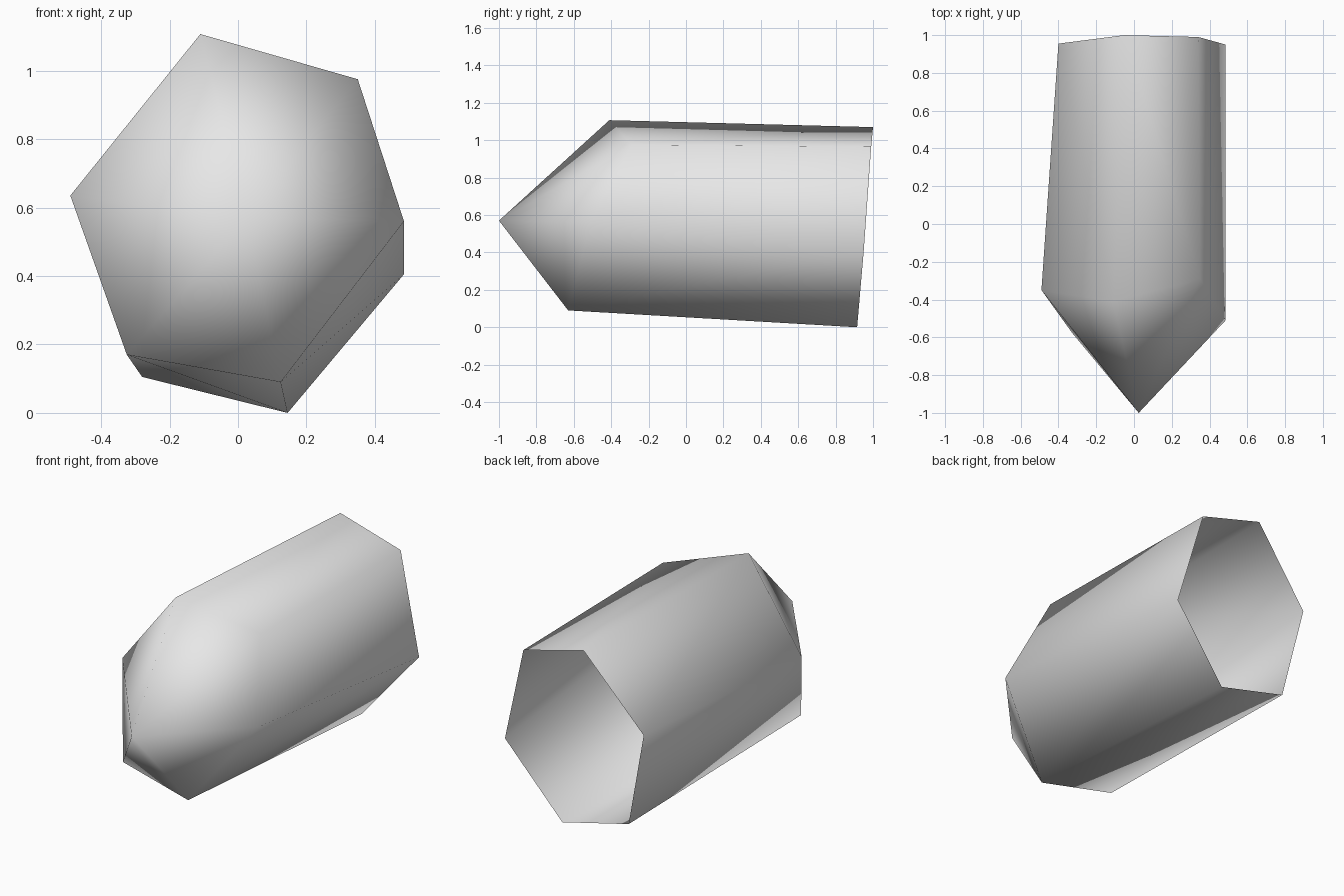
import bpy
import bmesh

# Remove the default cube
cube = bpy.data.objects.get("Cube")
if cube:
    bpy.data.objects.remove(cube, do_unlink=True)


def make_material(name, color):
    mat = bpy.data.materials.new(name)
    mat.use_nodes = True
    mat.diffuse_color = color
    mat.node_tree.nodes["Principled BSDF"].inputs["Base Color"].default_value = color
    return mat


# Irregular six-sided outlines, counterclockwise seen from the front
tip_point = (0.025, -1.0, 0.57)
shoulder_outline = [
    (-0.325, -0.58, 0.17), (0.125, -0.63, 0.09), (0.485, -0.51, 0.56),
    (0.35, -0.29, 0.975), (-0.11, -0.41, 1.107), (-0.49, -0.35, 0.635),
]
base_outline = [
    (-0.28, 0.92, 0.105), (0.145, 0.915, 0.0), (0.485, 0.95, 0.405),
    (0.34, 0.99, 0.965), (-0.05, 1.0, 1.07), (-0.40, 0.955, 0.66),
]

bm = bmesh.new()
tip = bm.verts.new(tip_point)
shoulder = [bm.verts.new(p) for p in shoulder_outline]
base = [bm.verts.new(p) for p in base_outline]

# Pointed end and shaft, open at the back
for i in range(len(shoulder)):
    j = (i + 1) % len(shoulder)
    bm.faces.new((tip, shoulder[i], shoulder[j]))
    bm.faces.new((shoulder[i], base[i], base[j]))
    bm.faces.new((shoulder[i], base[j], shoulder[j]))

for face in bm.faces:
    face.smooth = True

mesh = bpy.data.meshes.new("crystal_shard")
bm.to_mesh(mesh)
bm.free()
mesh.materials.append(make_material("light grey", (0.8, 0.8, 0.8, 1.0)))

crystal = bpy.data.objects.new("crystal_shard", mesh)
bpy.context.scene.collection.objects.link(crystal)
